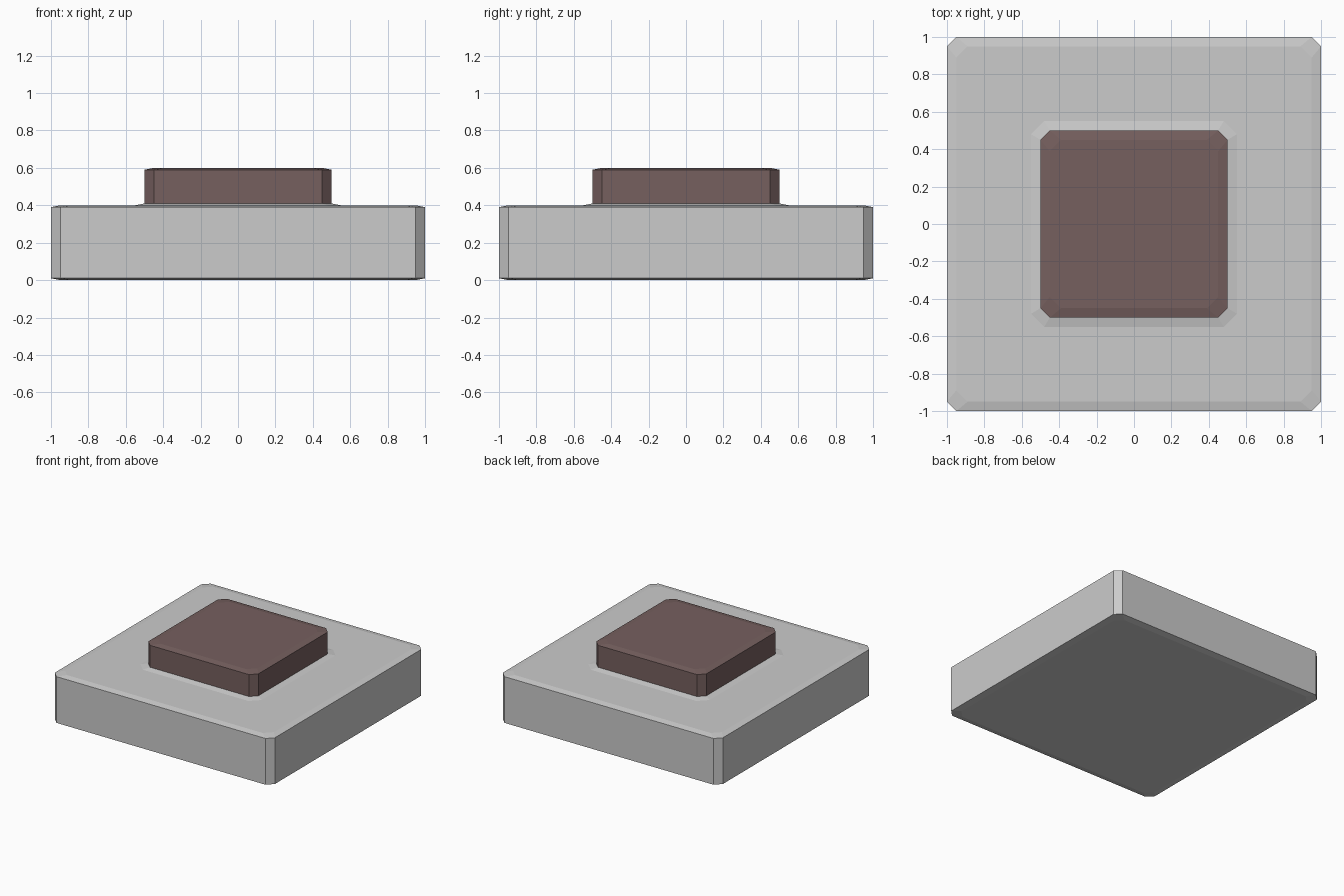
import bpy
import bmesh

cube = bpy.data.objects.get("Cube")
if cube:
    bpy.data.objects.remove(cube, do_unlink=True)


def make_material(name, rgb):
    mat = bpy.data.materials.new(name)
    mat.use_nodes = True
    color = (*rgb, 1.0)
    mat.diffuse_color = color
    mat.node_tree.nodes["Principled BSDF"].inputs["Base Color"].default_value = color
    return mat


def chamfered_ring(bm, half, corner, z):
    """Square outline with cut corners: half = side distance, corner = where the cut starts."""
    points = [(half, -corner), (half, corner), (corner, half), (-corner, half),
              (-half, corner), (-half, -corner), (-corner, -half), (corner, -half)]
    return [bm.verts.new((x, y, z)) for x, y in points]


def stacked_block(name, levels, mat):
    """Skin a stack of chamfered outlines and cap both ends."""
    bm = bmesh.new()
    rings = [chamfered_ring(bm, *level) for level in levels]
    for low, high in zip(rings, rings[1:]):
        for i in range(len(low)):
            j = (i + 1) % len(low)
            bm.faces.new((low[i], low[j], high[j], high[i]))
    bm.faces.new(rings[0][::-1])
    bm.faces.new(rings[-1])
    mesh = bpy.data.meshes.new(name)
    bm.to_mesh(mesh)
    bm.free()
    mesh.materials.append(mat)
    obj = bpy.data.objects.new(name, mesh)
    bpy.context.collection.objects.link(obj)
    return obj


grey = make_material("light grey", (0.60, 0.60, 0.60))
brown = make_material("dull red brown", (0.18, 0.116, 0.113))

# Base slab with bevelled rims and a sloped lip rising to the button
stacked_block("base_plate", [
    (0.95, 0.89, 0.0),
    (1.0, 0.95, 0.01),
    (1.0, 0.95, 0.39),
    (0.95, 0.89, 0.4),
    (0.55, 0.48, 0.4),
    (0.5, 0.45, 0.41),
], grey)

# Raised button with a shallow bevelled top
stacked_block("button", [
    (0.5, 0.45, 0.41),
    (0.5, 0.45, 0.59),
    (0.45, 0.39, 0.6),
], brown)
